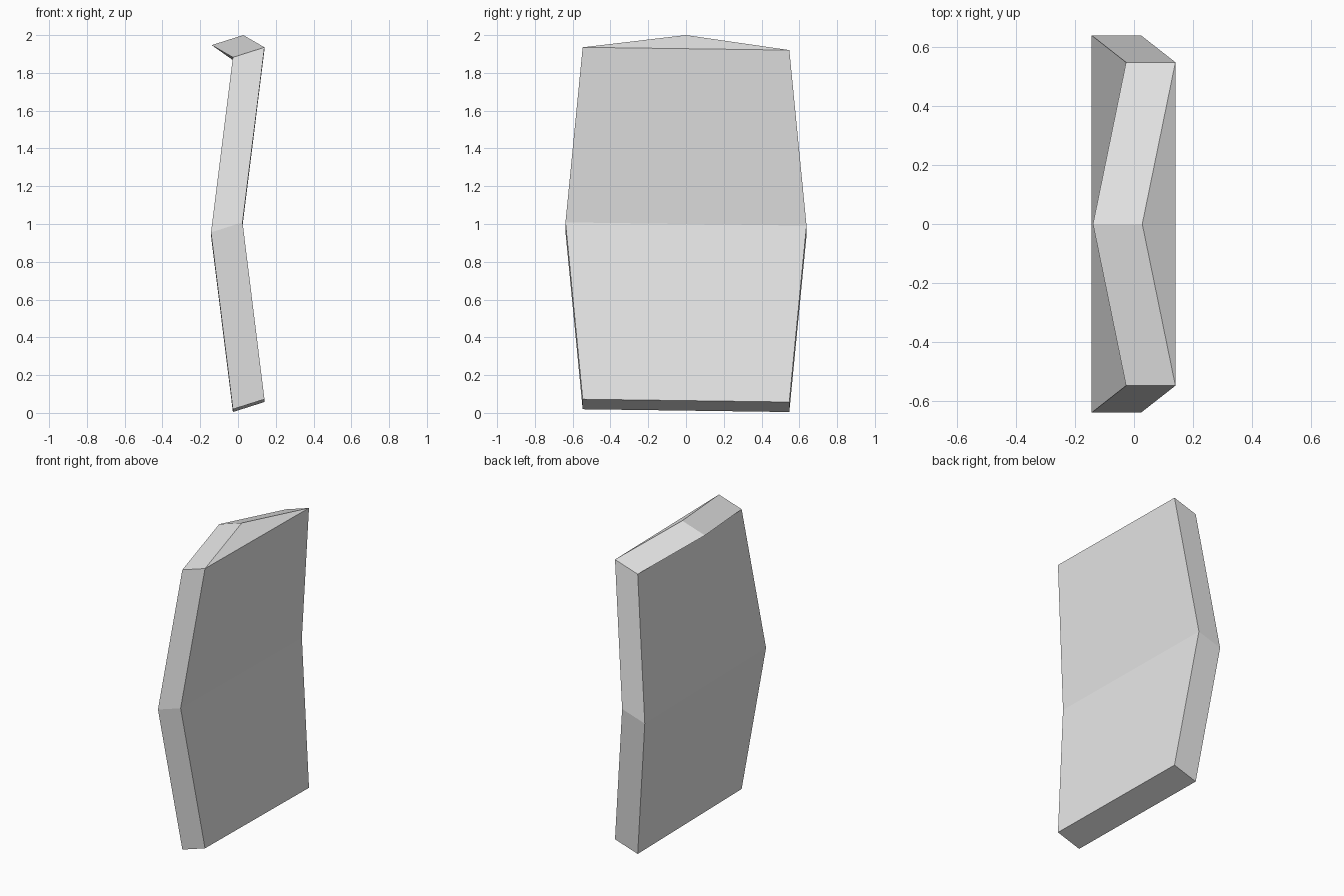
import bpy
import bmesh
from mathutils import Vector

cube = bpy.data.objects.get("Cube")
if cube:
    bpy.data.objects.remove(cube, do_unlink=True)

# Plain grey material
grey = bpy.data.materials.new("light grey")
grey.use_nodes = True
colour = (0.8, 0.8, 0.8, 1)
grey.diffuse_color = colour
grey.node_tree.nodes["Principled BSDF"].inputs["Base Color"].default_value = colour

# Rows of the folded sheet: x, half width, height
rows = [(0.14, 0.547, 0.065), (0.024, 0.638, 1.0), (0.14, 0.547, 1.928)]
peak = (0.028, 0.0, 2.0)
tilt = -0.0135                      # slight slope of the rows across the width
thickness = Vector((-0.167, 0, -0.053))

bm = bmesh.new()
pairs = [[bm.verts.new((x, side * w, z + tilt * side * w)) for side in (-1, 1)]
         for x, w, z in rows]
tip = bm.verts.new(peak)

# Lower panel, upper panel and the folded-over top flap
for (a, b), (c, d) in zip(pairs, pairs[1:]):
    bm.faces.new((a, b, d, c))
bm.faces.new((pairs[-1][0], pairs[-1][1], tip))

# Give the sheet its thickness
extruded = bmesh.ops.extrude_face_region(bm, geom=bm.faces[:], use_keep_orig=True)
moved = [g for g in extruded["geom"] if isinstance(g, bmesh.types.BMVert)]
bmesh.ops.translate(bm, vec=thickness, verts=moved)
bmesh.ops.recalc_face_normals(bm, faces=bm.faces[:])

mesh = bpy.data.meshes.new("folded_panel")
bm.to_mesh(mesh)
bm.free()
mesh.materials.append(grey)
panel = bpy.data.objects.new("folded_panel", mesh)
bpy.context.collection.objects.link(panel)
